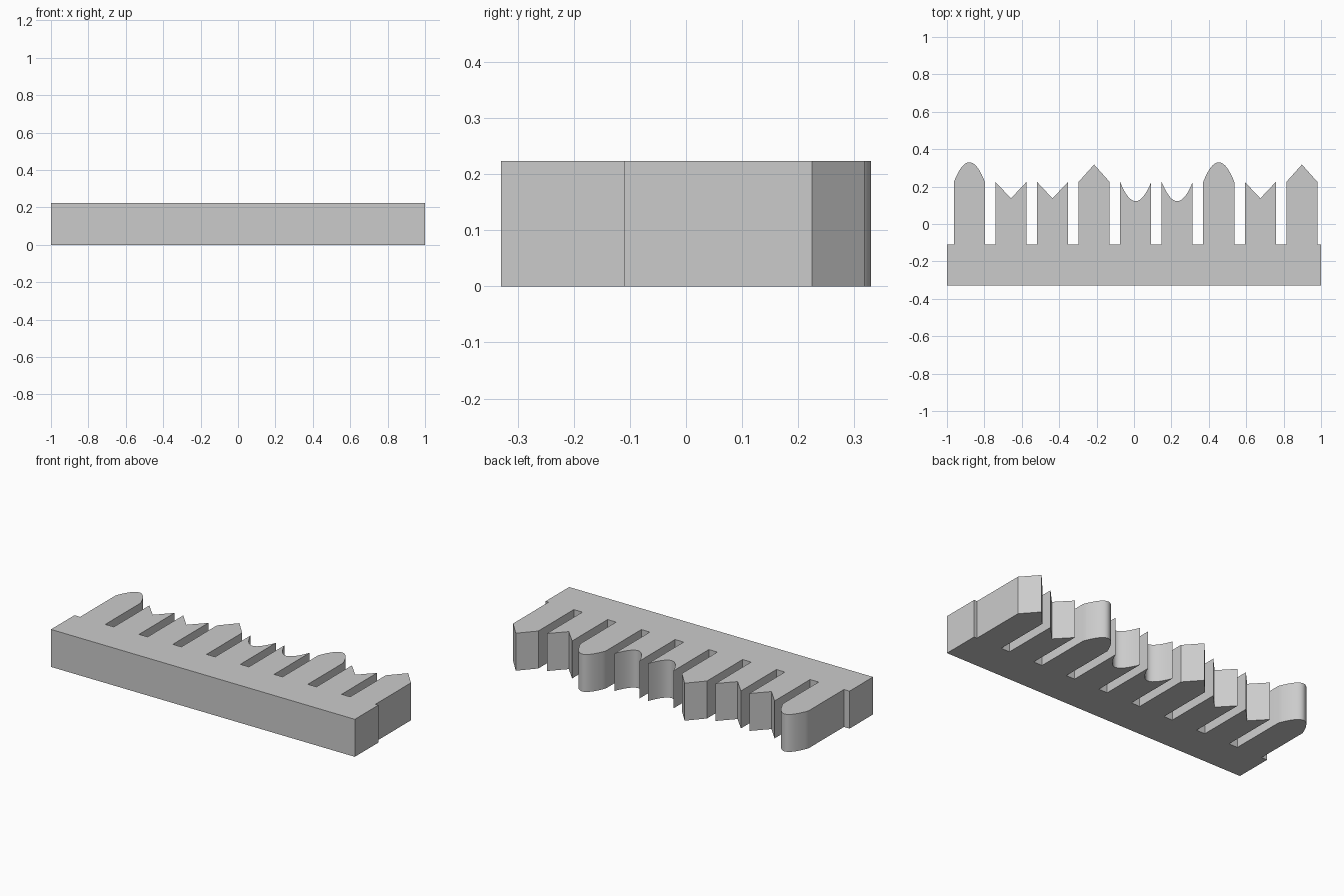
import bpy, bmesh, math

cube = bpy.data.objects.get("Cube")
if cube:
    bpy.data.objects.remove(cube, do_unlink=True)

HEIGHT = 0.223
FRONT, ROOT, SHOULDER = -0.33, -0.109, 0.225
PITCH, FIRST, HALF = 0.2222, -0.88, 0.083
STEPS = 20

# Tip shapes: rise beyond the shoulder and whether the tip is curved
TIPS = {
    "round": (0.105, True),
    "point": (0.093, False),
    "notch": (-0.088, False),
    "scoop": (-0.103, True),
}
ORDER = ["round", "notch", "notch", "point", "scoop",
         "scoop", "round", "notch", "point"]


def tooth_outline(cx, kind):
    """Outline of one tooth, from its left root to its right root."""
    rise, curved = TIPS[kind]
    steps = STEPS if curved else 2
    pts = [(cx - HALF, ROOT)]
    for i in range(steps + 1):
        t = 2 * i / steps - 1
        pts.append((cx + HALF * t, SHOULDER + rise * (1 - t * t)))
    pts.append((cx + HALF, ROOT))
    return pts


# Whole comb outline: straight bar with a row of teeth
outline = [(-1, FRONT), (-1, ROOT)]
for i, kind in enumerate(ORDER):
    outline += tooth_outline(FIRST + i * PITCH, kind)
outline += [(1, ROOT), (1, FRONT)]

# Extrude the outline to full height
bm = bmesh.new()
base = bm.faces.new([bm.verts.new((x, y, 0)) for x, y in outline])
top = bmesh.ops.extrude_face_region(bm, geom=[base], use_keep_orig=True)
bmesh.ops.translate(bm, vec=(0, 0, HEIGHT),
                    verts=[v for v in top["geom"] if isinstance(v, bmesh.types.BMVert)])
bmesh.ops.recalc_face_normals(bm, faces=bm.faces)
# Split the concave caps into clean triangles
caps = [f for f in bm.faces if len(f.verts) > 4]
bmesh.ops.triangulate(bm, faces=caps, ngon_method='EAR_CLIP')
mesh = bpy.data.meshes.new("toothed_bar")
bm.to_mesh(mesh)
bm.free()

bar = bpy.data.objects.new("toothed_bar", mesh)
bpy.context.collection.objects.link(bar)

# Plain grey material
grey = bpy.data.materials.new("grey")
grey.use_nodes = True
colour = (0.6, 0.6, 0.6, 1)
grey.diffuse_color = colour
grey.node_tree.nodes["Principled BSDF"].inputs["Base Color"].default_value = colour
mesh.materials.append(grey)

# Smooth curved tips, crisp corners
bpy.ops.object.select_all(action='DESELECT')
bar.select_set(True)
bpy.context.view_layer.objects.active = bar
bpy.ops.object.shade_smooth_by_angle(angle=math.radians(25))
